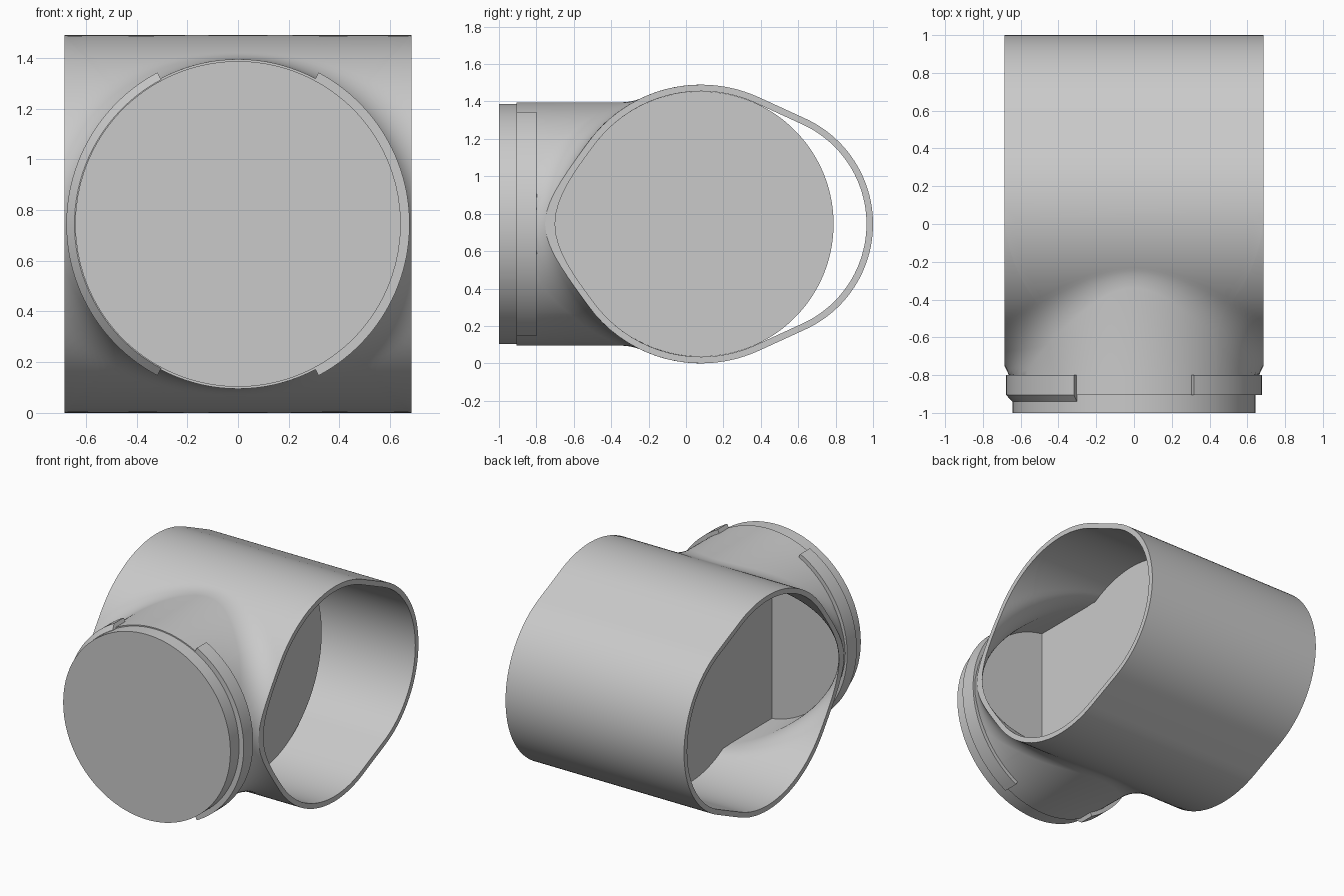
import bpy, bmesh, math

cube = bpy.data.objects.get("Cube")
if cube:
    bpy.data.objects.remove(cube)

ZC = 0.745        # height of both axes
YC = 0.08         # main tube axis
W = 0.685         # half length of main tube
BACK_Y = 0.38     # centre of the rear bulge

mat = bpy.data.materials.new("light grey plastic")
mat.use_nodes = True
grey = (0.59, 0.59, 0.59, 1)
mat.diffuse_color = grey
mat.node_tree.nodes["Principled BSDF"].inputs["Base Color"].default_value = grey


def finish(name, bm, angle=30):
    bmesh.ops.remove_doubles(bm, verts=bm.verts, dist=1e-5)
    bmesh.ops.recalc_face_normals(bm, faces=bm.faces)
    mesh = bpy.data.meshes.new(name)
    bm.to_mesh(mesh)
    bm.free()
    mesh.materials.append(mat)
    obj = bpy.data.objects.new(name, mesh)
    bpy.context.collection.objects.link(obj)
    bpy.ops.object.select_all(action='DESELECT')
    obj.select_set(True)
    bpy.context.view_layer.objects.active = obj
    bpy.ops.object.shade_smooth_by_angle(angle=math.radians(angle))


def blended(x, y, z, tube_r, stub_r, k0):
    """Distance to tube and stub joined by a fillet; z is relative to the axis."""
    lt, ls = math.hypot(y - YC, z), math.hypot(x, z)
    a, b = lt - tube_r, ls - stub_r
    k = max(k0 * (1 - z * z / (lt * ls + 1e-9)), 1e-4)
    h = max(k - abs(a - b), 0)
    return min(a, b) - h * h / (4 * k)


def front_y(x, z, *shape):
    lo, hi = -0.8, YC
    for _ in range(30):
        mid = (lo + hi) / 2
        if blended(x, mid, z, *shape) > 0:
            lo = mid
        else:
            hi = mid
    return hi


N = 40            # segments on each side of the rim
ROWS = 20


def rim_points(height):
    """Rectangle round the front half: right, top, left, bottom."""
    turns = [2 * i / N - 1 for i in range(N)]
    xs = [W * math.tan(math.pi / 4 * t) for t in turns]
    zs = [height * math.sin(math.pi / 2 * t) for t in turns]   # even steps round the tube
    return ([(W, v) for v in zs] + [(-v, height) for v in xs]
            + [(-W, -v) for v in zs] + [(v, -height) for v in xs])


def skin(bm, tube_r, stub_r, k0, back_r, collar):
    """One wall surface; returns its two open rims as vertex loops."""
    target = rim_points(tube_r)
    rings = []
    for r, y in collar:
        rings.append([(r * x / math.hypot(x, z), y, r * z / math.hypot(x, z)) for x, z in target])
    for j in range(1, ROWS + 1):
        t = (1 - math.cos(math.pi * j / ROWS)) / 2
        ring = []
        for x, z in target:
            full = math.hypot(x, z)
            s = (stub_r + (full - stub_r) * t) / full
            ring.append((x * s, front_y(x * s, z * s, tube_r, stub_r, k0), z * s))
        rings.append(ring)
    loops = [[bm.verts.new((x, y, z + ZC)) for x, y, z in ring] for ring in rings]
    bm.faces.new(loops[0])                       # closed end of the branch
    count = len(target)
    for a, b in zip(loops, loops[1:]):
        for i in range(count):
            n = (i + 1) % count
            bm.faces.new((a[i], a[n], b[n], b[i]))

    # rear half: circle, tangent flat, smaller circle, mirrored
    tangent = math.acos((tube_r - back_r) / (BACK_Y - YC))
    arc = [math.pi / 2 + (tangent - math.pi / 2) * i / 8 for i in range(9)]
    profile = [(YC + tube_r * math.cos(a), tube_r * math.sin(a)) for a in arc]
    for i in range(49):
        a = tangent * (1 - i / 24)
        profile.append((BACK_Y + back_r * math.cos(a), back_r * math.sin(a)))
    profile += [(YC + tube_r * math.cos(a), -tube_r * math.sin(a)) for a in reversed(arc)]
    last = loops[-1]
    top = last[N:2 * N + 1]                      # from x = +W to x = -W
    bottom = list(reversed(last[3 * N:] + last[:1]))
    xs = [v.co.x for v in top]
    grid = [top] + [[bm.verts.new((x, y, z + ZC)) for x in xs] for y, z in profile[1:-1]] + [bottom]
    for a, b in zip(grid, grid[1:]):
        for i in range(N):
            bm.faces.new((a[i], a[i + 1], b[i + 1], b[i]))
    right = last[:N + 1] + [row[0] for row in grid[1:-1]]
    left = last[2 * N:3 * N + 1] + [row[-1] for row in reversed(grid[1:-1])]
    return right, left


# Hollow tee body: outer wall, inner wall and the two rims joining them
bm = bmesh.new()
outer = skin(bm, 0.745, 0.65, 0.235, 0.62,
             [(0.642, -1), (0.642, -0.905), (0.65, -0.905), (0.65, -0.8)])
inner = skin(bm, 0.71, 0.615, 0.28, 0.585, [(0.615, -0.812), (0.615, -0.8)])
for a, b in zip(outer, inner):
    for i in range(len(a)):
        n = (i + 1) % len(a)
        bm.faces.new((a[i], a[n], b[n], b[i]))
finish("tee_body", bm)

# Thick upright divider across the middle of the tube
bm = bmesh.new()
r, half, thick = 0.709, 0.612, 0.18
start = math.pi - math.asin(half / r)
outline = [(-0.812, -half)]
outline += [(YC + r * math.cos(a), r * math.sin(a))
            for a in (start * (i / 48 - 1) for i in range(97))]
outline.append((-0.812, half))
face = bm.faces.new([bm.verts.new((-thick / 2, y, z + ZC)) for y, z in outline])
ext = bmesh.ops.extrude_face_region(bm, geom=[face], use_keep_orig=True)
moved = [g for g in ext["geom"] if isinstance(g, bmesh.types.BMVert)]
bmesh.ops.translate(bm, verts=moved, vec=(thick, 0, 0))
finish("divider_wall", bm)


# Raised collar bands on both sides of the branch
def band(name, side, section):
    bm = bmesh.new()
    spread, steps = math.radians(62), 48
    loops = []
    for i in range(steps + 1):
        a = spread * (2 * i / steps - 1)
        loops.append([bm.verts.new((side * r * math.cos(a), y, ZC + r * math.sin(a)))
                      for r, y in section])
    size = len(section)
    for a, b in zip(loops, loops[1:]):
        for i in range(size):
            n = (i + 1) % size
            bm.faces.new((a[i], a[n], b[n], b[i]))
    bm.faces.new(loops[0])
    bm.faces.new(loops[-1])
    finish(name, bm)


band("left_collar_band", 1, [(0.635, -0.905), (0.677, -0.905), (0.677, -0.8), (0.635, -0.8)])
band("right_collar_band", -1, [(0.635, -0.94), (0.645, -0.94), (0.677, -0.905),
                               (0.677, -0.8), (0.635, -0.8)])
